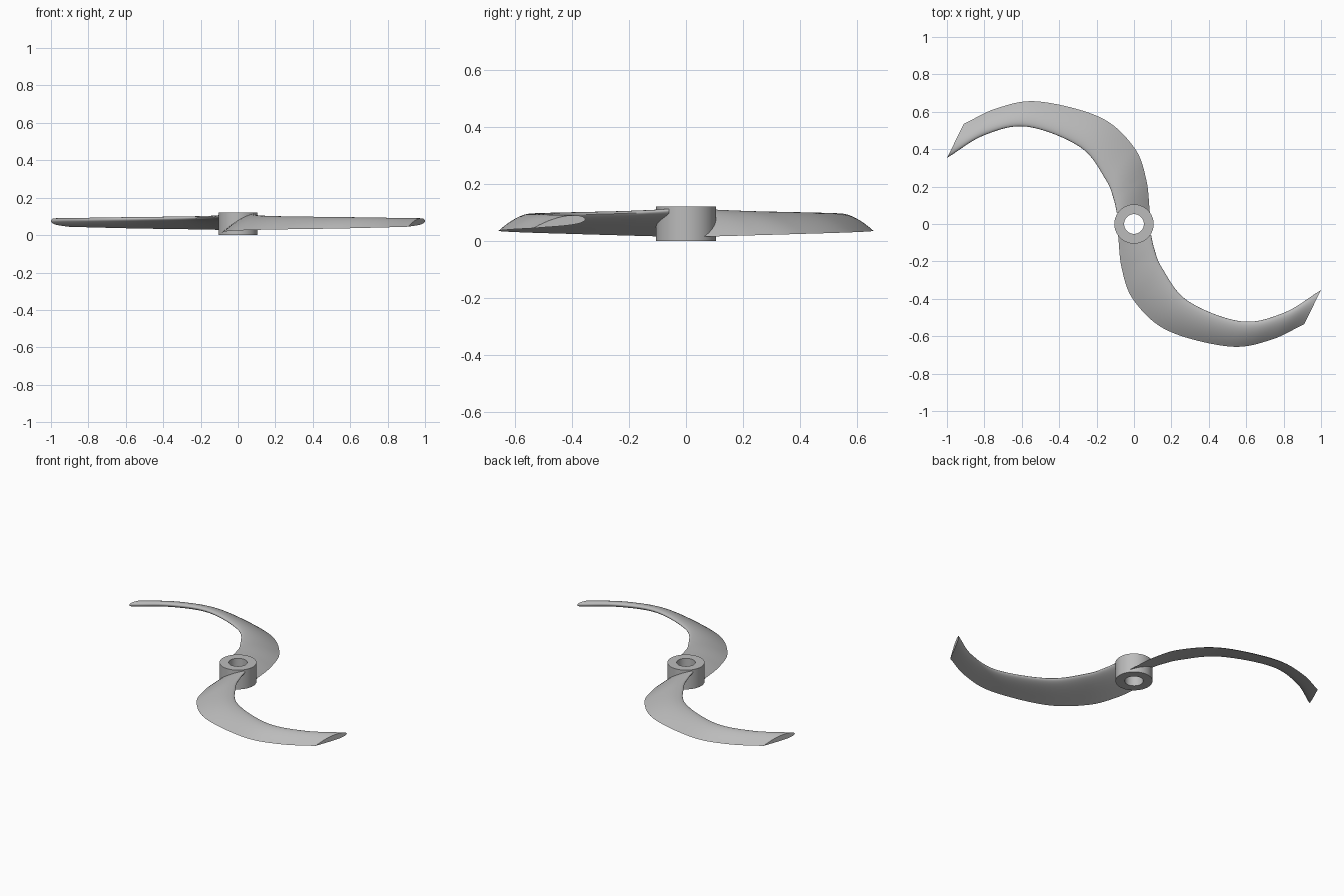
import bpy
import bmesh
import math
from mathutils import Vector, Matrix

cube = bpy.data.objects.get("Cube")
if cube:
    bpy.data.objects.remove(cube, do_unlink=True)

GREY = (0.5, 0.5, 0.5, 1)
metal = bpy.data.materials.new("plain grey metal")
metal.use_nodes = True
metal.diffuse_color = GREY
metal.node_tree.nodes["Principled BSDF"].inputs["Base Color"].default_value = GREY


def finish(bm, name):
    bmesh.ops.recalc_face_normals(bm, faces=bm.faces)
    mesh = bpy.data.meshes.new(name)
    bm.to_mesh(mesh)
    bm.free()
    mesh.materials.append(metal)
    obj = bpy.data.objects.new(name, mesh)
    bpy.context.collection.objects.link(obj)
    bpy.ops.object.select_all(action="DESELECT")
    obj.select_set(True)
    bpy.context.view_layer.objects.active = obj
    bpy.ops.object.shade_smooth_by_angle(angle=math.radians(40))
    return obj


def rail(points, steps):
    """Smooth curve through the points."""
    p = [Vector(q) for q in points]
    p = [2 * p[0] - p[1]] + p + [2 * p[-1] - p[-2]]
    out = []
    for i in range(1, len(p) - 2):
        a, b, c, d = p[i - 1:i + 3]
        for k in range(steps):
            t = k / steps
            out.append(0.5 * (2 * b + (c - a) * t + (2 * a - 5 * b + 4 * c - d) * t**2
                              + (3 * b - a - 3 * c + d) * t**3))
    return out + [p[-2]]


# Hub: a ring turned from its rectangular section
bm = bmesh.new()
ring = [bm.verts.new(v) for v in ((0.053, 0, 0), (0.105, 0, 0), (0.105, 0, 0.12), (0.053, 0, 0.12))]
edges = [bm.edges.new((ring[i], ring[(i + 1) % 4])) for i in range(4)]
bmesh.ops.spin(bm, geom=ring + edges, cent=(0, 0, 0), axis=(0, 0, 1),
               angle=math.tau, steps=64, use_merge=True)
bmesh.ops.remove_doubles(bm, verts=bm.verts, dist=0.0001)
finish(bm, "hub")

# Blade edges in plan: sharp low outer edge, rounded high inner edge
outer = rail([(-0.085, -0.06), (-0.065, -0.24), (0, -0.41), (0.18, -0.57),
              (0.51, -0.655), (0.73, -0.62), (0.91, -0.535)], 10)
inner = rail([(0.092, -0.06), (0.108, -0.13), (0.15, -0.235), (0.286, -0.41),
              (0.57, -0.52), (0.80, -0.475), (1.0, -0.353)], 10)


def section(a, b, t):
    """Airfoil loop between the two edges, t running from root to tip."""
    low, high = 0.015 + 0.03 * t, 0.106 - 0.03 * t
    n = 14
    stations = [(math.sin(math.pi / 2 * k / n), 1) for k in range(n + 1)]
    stations += [(s, -1) for s, _ in stations[-2:0:-1]]
    loop = []
    for s, side in stations:
        thick = 0.017 * 2.6 * s * math.sqrt(max(0, 1 - s))
        z = low + (high - low) * s + 0.028 * s * (1 - s) + side * thick
        loop.append((*a.lerp(b, s), z))
    return loop


def blade(name, angle):
    bm = bmesh.new()
    last = len(outer) - 1
    loops = [[bm.verts.new(v) for v in section(a, b, i / last)]
             for i, (a, b) in enumerate(zip(outer, inner))]
    for p, q in zip(loops, loops[1:]):
        for i in range(len(p)):
            j = (i + 1) % len(p)
            bm.faces.new((p[i], p[j], q[j], q[i]))
    bm.faces.new(loops[0])
    bm.faces.new(loops[-1])
    bmesh.ops.rotate(bm, verts=bm.verts, cent=(0, 0, 0), matrix=Matrix.Rotation(angle, 3, "Z"))
    finish(bm, name)


blade("front_blade", 0)
blade("back_blade", math.pi)
